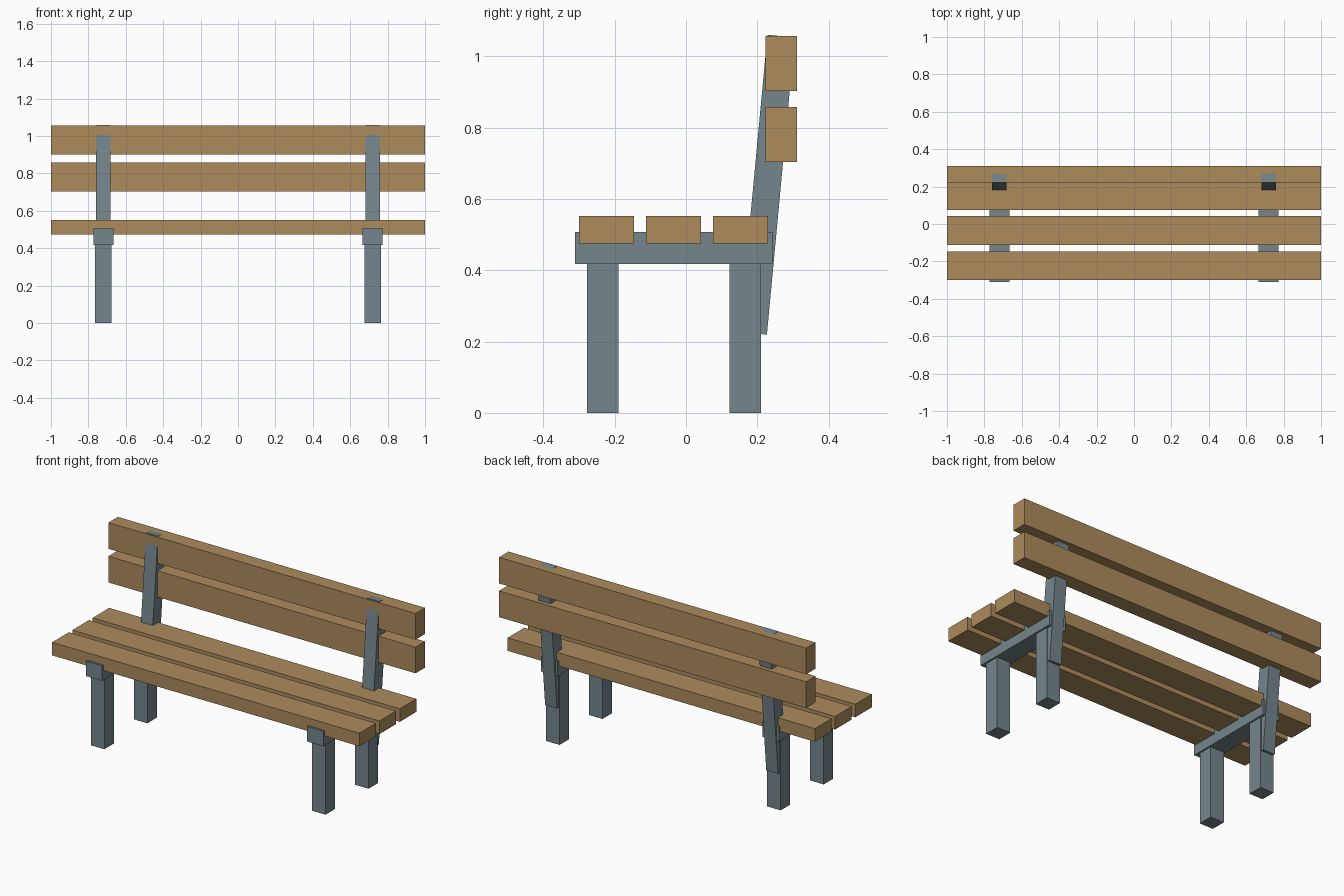
import bpy, math

if "Cube" in bpy.data.objects:
    bpy.data.objects.remove(bpy.data.objects["Cube"])


def material(name, rgb):
    m = bpy.data.materials.new(name)
    m.diffuse_color = (*rgb, 1)
    m.use_nodes = True
    m.node_tree.nodes["Principled BSDF"].inputs["Base Color"].default_value = m.diffuse_color
    return m


wood = material("warm wood", (0.413, 0.258, 0.107))
metal = material("blue grey metal", (0.178, 0.238, 0.262))


def box(name, mat, centre, size, tilt=0):
    bpy.ops.mesh.primitive_cube_add(size=1, location=centre, rotation=(math.radians(tilt), 0, 0))
    ob = bpy.context.object
    ob.name = name
    ob.scale = size
    ob.data.materials.append(mat)
    return ob


# Seat slats
for i, y in enumerate((-0.223, -0.035, 0.153)):
    box(f"seat_slat_{i + 1}", wood, (0, y, 0.513), (2, 0.154, 0.077))

# Backrest slats
for name, z in (("lower", 0.781), ("upper", 0.979)):
    box(f"back_slat_{name}", wood, (0, 0.267, z), (2, 0.088, 0.154))

# Supports, mirrored left and right
for side, x in (("left", -0.72), ("right", 0.72)):
    box(f"cross_rail_{side}", metal, (x, -0.0345, 0.4625), (0.107, 0.553, 0.089))
    for name, y in (("front", -0.233), ("rear", 0.1665)):
        box(f"{name}_leg_{side}", metal, (x, y, 0.22), (0.088, 0.088, 0.44))
    # Back post leans backwards
    box(f"back_post_{side}", metal, (x, 0.2275, 0.6395), (0.077, 0.077, 0.837), tilt=-5.35)
